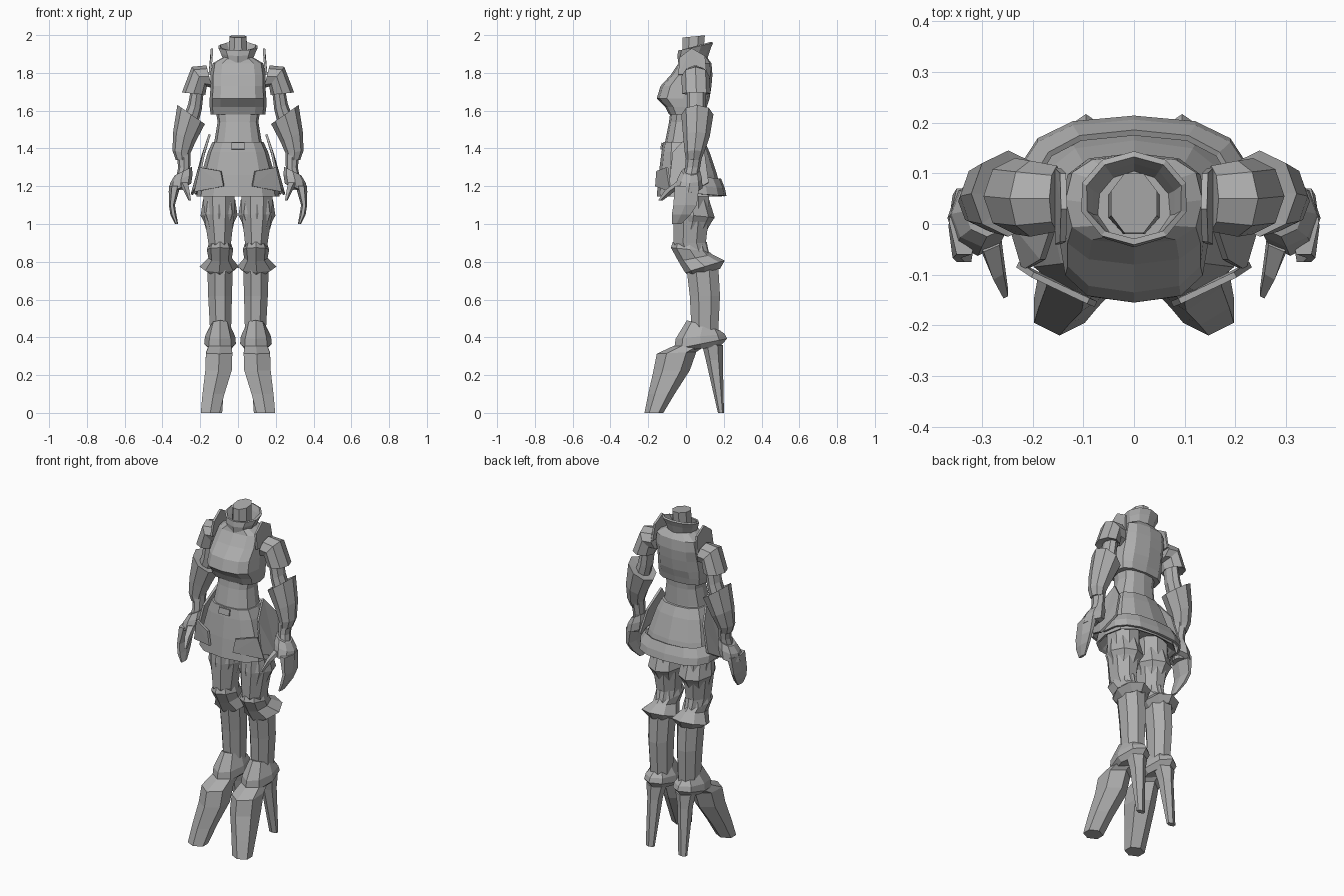
import bpy, bmesh, math

mat = bpy.data.materials.new("armour_grey")
mat.diffuse_color = (0.42, 0.42, 0.42, 1)


def finish(name, bm, mirror, thick):
    bmesh.ops.recalc_face_normals(bm, faces=bm.faces)
    me = bpy.data.meshes.new(name)
    bm.to_mesh(me)
    bm.free()
    me.materials.append(mat)
    ob = bpy.data.objects.new(name, me)
    bpy.context.collection.objects.link(ob)
    if thick:
        mod = ob.modifiers.new("thickness", 'SOLIDIFY')
        mod.thickness = thick
        mod.offset = 0
    if mirror:
        ob.modifiers.new("mirror", 'MIRROR')
    return ob


def loft(name, rings, n=8, phase=0.0, power=1.0, mirror=True, arc=None, caps=True, thick=0):
    """Skin rings of (cx, cy, cz, rx, ry, slope_x, slope_y); arc = (start, end) degrees leaves it open."""
    if arc:
        angs = [math.radians(arc[0] + (arc[1] - arc[0]) * i / n) for i in range(n + 1)]
    else:
        angs = [math.radians(phase) + 2 * math.pi * i / n for i in range(n)]
    shape = [tuple(math.copysign(abs(v) ** power if abs(v) > 1e-6 else 0, v)
                   for v in (math.cos(a), math.sin(a))) for a in angs]
    mx = max(abs(p[0]) for p in shape)
    my = max(abs(p[1]) for p in shape)
    bm = bmesh.new()
    rows = []
    for r in rings:
        cx, cy, cz, rx, ry, tx, ty = tuple(r) + (0,) * (7 - len(r))
        rows.append([bm.verts.new((cx + rx * u / mx, cy + ry * v / my,
                                   cz + tx * rx * u / mx + ty * ry * v / my)) for u, v in shape])
    count = len(shape)
    for a, b in zip(rows, rows[1:]):
        for i in range(n if arc else count):
            j = (i + 1) % count
            bm.faces.new((a[i], a[j], b[j], b[i]))
    if caps and not arc:
        bm.faces.new(rows[0])
        bm.faces.new(rows[-1])
    return finish(name, bm, mirror, thick)


def body(name, levels, **kw):
    """Central part from (z, half_width, y_front, y_back[, slope_y])."""
    rings = [(0, (l[2] + l[3]) / 2, l[0], l[1], (l[3] - l[2]) / 2, 0, l[4] if len(l) > 4 else 0)
             for l in levels]
    return loft(name, rings, mirror=False, **kw)


def plate(name, pts, thick=0.012, mirror=True):
    bm = bmesh.new()
    bm.faces.new([bm.verts.new(p) for p in pts])
    bmesh.ops.triangulate(bm, faces=bm.faces)
    return finish(name, bm, mirror, thick)


# Torso
body("neck", [(1.82, .045, -.02, .08), (1.89, .05, -.02, .09), (1.993, .045, -.018, .1, .1)], n=8, phase=22.5)
body("collar", [(1.87, .07, -.035, .11, .2), (1.91, .085, -.04, .125, .25), (1.94, .098, -.035, .138, .25)],
     n=10, phase=18, caps=False, thick=.012)
body("chest", [(1.58, .145, -.09, .1), (1.62, .15, -.11, .11), (1.665, .15, -.155, .125),
               (1.73, .145, -.135, .135), (1.79, .145, -.08, .14), (1.85, .135, -.04, .135),
               (1.885, .075, -.03, .11)], n=12, power=.7)
body("waist", [(1.62, .12, -.08, .09), (1.54, .108, -.09, .085), (1.44, .125, -.11, .085),
               (1.36, .15, -.125, .1)], n=12, power=.8)

# Skirt with a layered hem behind
body("skirt", [(1.435, .135, -.12, .1), (1.38, .16, -.13, .125), (1.26, .195, -.145, .165),
               (1.145, .22, -.155, .19), (1.155, .2, -.14, .17), (1.2, .16, -.11, .12)], n=12, power=.75)
body("skirt_hem", [(1.25, .2, -.12, .18, -.08), (1.2, .225, -.1, .2, -.08), (1.16, .225, -.1, .208, -.08)],
     n=8, arc=(-10, 190), power=.75, thick=.012)
plate("belt_buckle", [(-.035, -.126, 1.43), (.035, -.126, 1.43), (.035, -.132, 1.395), (-.035, -.132, 1.395)],
      .009, mirror=False)
plate("hip_plate", [(.15, .02, 1.475), (.185, .1, 1.37), (.225, .12, 1.22), (.245, .01, 1.155),
                    (.215, -.09, 1.2), (.18, -.07, 1.38)])
plate("front_panel", [(.075, -.158, 1.2), (.09, -.152, 1.28), (.2, -.1, 1.3), (.23, -.08, 1.17)])

# Shoulders and arms
plate("shoulder_crest", [(.15, -.04, 1.79), (.14, -.035, 1.88), (.138, .03, 1.93), (.14, .1, 1.89), (.15, .11, 1.79)])
loft("shoulder_pad", [(.152, .05, 1.78, .015, .065, 4), (.205, .05, 1.78, .04, .075, 1.3),
                      (.235, .055, 1.69, .062, .075, .1), (.225, .055, 1.7, .035, .05, .1)])
loft("upper_arm", [(.21, .055, 1.74, .032, .05, .3), (.228, .055, 1.62, .036, .05, .4),
                   (.25, .055, 1.55, .04, .05, .4), (.275, .05, 1.46, .035, .045, .3)])
loft("elbow_guard", [(.24, .06, 1.57, .035, .045, .69), (.248, .06, 1.58, .073, .085, .69),
                     (.285, .055, 1.46, .058, .07, .5), (.3, .045, 1.38, .047, .052, .2),
                     (.295, .04, 1.34, .035, .04)])
loft("forearm", [(.29, .05, 1.42, .04, .045), (.285, .035, 1.3, .032, .04), (.31, .01, 1.18, .03, .04)])
loft("wrist_guard", [(.29, .025, 1.28, .045, .05, -.5), (.3, .02, 1.24, .06, .065, -.4),
                     (.308, .012, 1.19, .06, .075, -.4), (.32, .01, 1.18, .035, .05, -.4)])
loft("hand", [(.335, .005, 1.2, .03, .065), (.35, -.005, 1.1, .016, .062), (.342, -.025, 1.05, .016, .05),
              (.325, -.05, 1.0, .008, .025)], n=6)
loft("thumb", [(.288, -.02, 1.22, .028, .035), (.272, -.08, 1.18, .018, .03), (.255, -.135, 1.125, .008, .012)], n=5)

# Legs
loft("thigh", [(.1, .03, 1.22, .085, .09), (.1, .028, 1.05, .08, .095), (.097, .02, .9, .06, .085),
               (.095, .04, .84, .055, .08)], phase=22.5)
loft("thigh_guard", [(.1, .03, 1.13, .085, .092), (.1, .04, 1.045, .098, .112, 0, -.1),
                     (.1, .035, 1.01, .08, .1), (.099, .025, .97, .07, .088)])
loft("knee_guard", [(.095, .02, .905, .055, .09), (.095, .02, .865, .07, .1, 0, -.1),
                    (.095, .05, .82, .062, .09, 0, .2), (.1, .1, .775, .104, .105, 0, .3),
                    (.097, .095, .745, .065, .085, 0, .2)])
loft("shin", [(.095, .085, .79, .068, .085), (.095, .1, .62, .063, .08), (.092, .1, .42, .055, .07)], phase=22.5)
loft("ankle_guard", [(.094, .09, .465, .052, .085, 0, -.3), (.095, .075, .405, .08, .13, 0, .1),
                     (.095, .077, .365, .084, .14, 0, .2), (.095, .08, .34, .06, .1, 0, .1)])

# Pointed boots with a separate heel
loft("boot_toe", [(.095, .02, .355, .06, .085), (.1, -.05, .318, .07, .105, 0, .05),
                  (.103, -.076, .225, .07, .096), (.13, -.13, .1, .058, .07), (.147, -.17, 0, .05, .05)],
     n=6, phase=30)
loft("boot_heel", [(.097, .14, .36, .05, .055), (.1, .15, .28, .036, .045), (.108, .185, 0, .024, .016)],
     n=6, phase=30)
